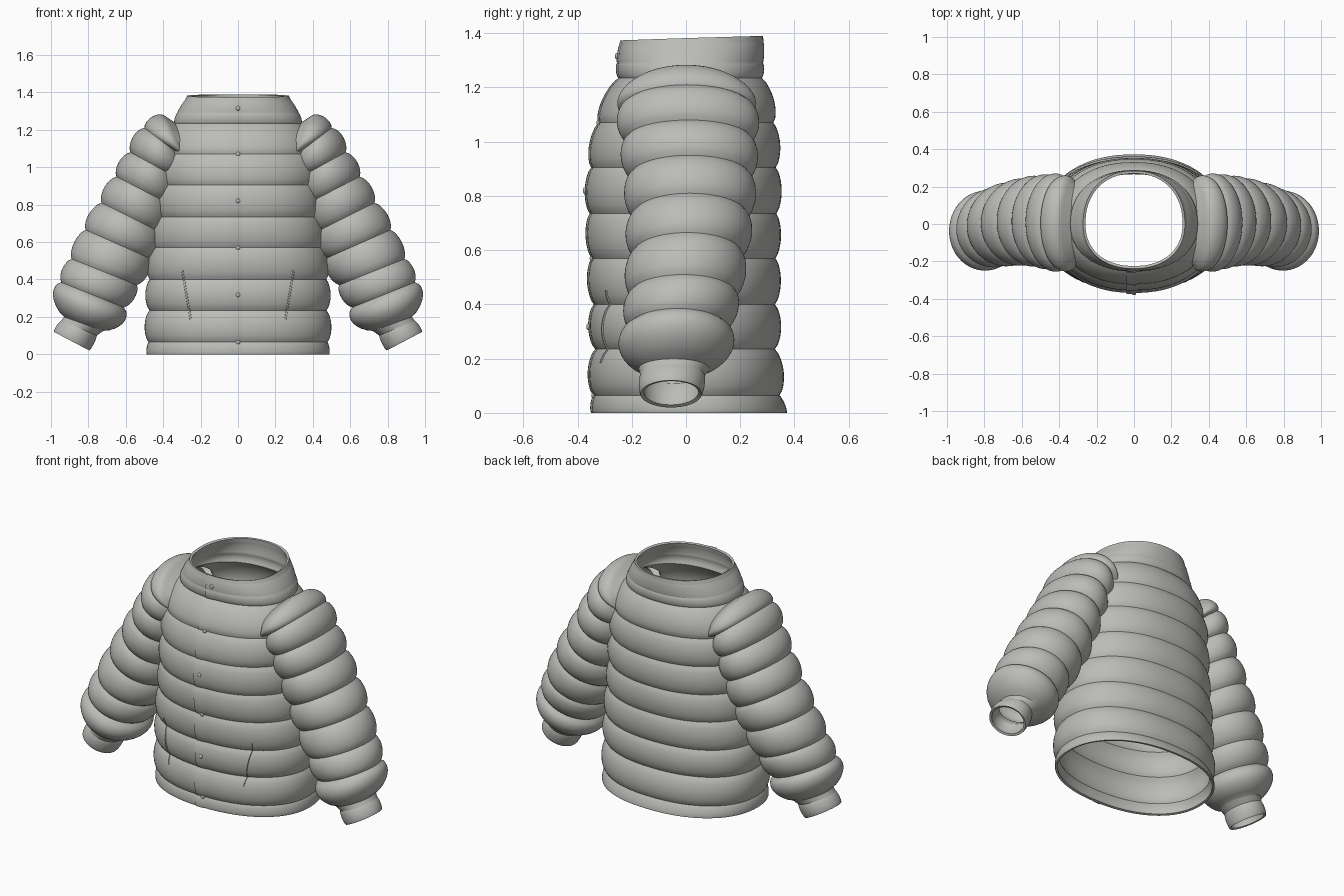
import bpy, bmesh, math
from mathutils import Vector

cube = bpy.data.objects.get("Cube")
if cube:
    bpy.data.objects.remove(cube)

fabric = bpy.data.materials.new("grey_fabric")
fabric.use_nodes = True
GREY = (0.5, 0.5, 0.48, 1)
fabric.diffuse_color = GREY
fabric.node_tree.nodes["Principled BSDF"].inputs["Base Color"].default_value = GREY

STEPS = 10      # rings per quilted puff
SIDES = 80
POWER = 2.2     # squareness of the torso outline

# Torso seams: height, half width, front depth, back depth, puff above the seam
TORSO = [
    (0.00, 0.488, 0.345, 0.372, 0.006),
    (0.065, 0.478, 0.337, 0.345, 0.024),
    (0.235, 0.473, 0.330, 0.328, 0.023),
    (0.40, 0.472, 0.335, 0.328, 0.021),
    (0.57, 0.457, 0.343, 0.330, 0.019),
    (0.735, 0.440, 0.350, 0.333, 0.021),
    (0.905, 0.430, 0.345, 0.331, 0.021),
    (1.07, 0.415, 0.318, 0.322, 0.024),
    (1.235, 0.340, 0.245, 0.280, 0.006),
    (1.29, 0.325, 0.250, 0.284, 0.003),
    (1.36, 0.283, 0.243, 0.286, 0.0),
    (1.382, 0.272, 0.238, 0.284, 0.0),
]

# Sleeve seams: outer x, z, inner x, z, centre y, half depth, puff after the seam
SLEEVE = [
    (0.28, 1.20, 0.20, 1.00, 0.0, 0.17, 0.0),
    (0.40, 1.28, 0.26, 1.03, 0.0, 0.225, 0.026),
    (0.50, 1.21, 0.29, 1.05, 0.005, 0.235, 0.03),
    (0.575, 1.08, 0.32, 0.94, 0.01, 0.23, 0.028),
    (0.65, 0.95, 0.36, 0.80, 0.015, 0.22, 0.028),
    (0.73, 0.81, 0.41, 0.65, 0.015, 0.21, 0.028),
    (0.815, 0.665, 0.465, 0.51, 0.005, 0.20, 0.026),
    (0.89, 0.51, 0.54, 0.37, -0.01, 0.195, 0.024),
    (0.945, 0.385, 0.61, 0.25, -0.03, 0.18, 0.055),
    (0.93, 0.20, 0.72, 0.125, -0.045, 0.13, 0.0),
    (0.945, 0.18, 0.755, 0.10, -0.05, 0.118, 0.006),
    (0.985, 0.12, 0.795, 0.02, -0.055, 0.113, 0.0),
]


def puffed(table):
    """Yield blended rows with the local puff height as the last value."""
    for low, high in zip(table, table[1:]):
        for i in range(STEPS):
            t = i / STEPS
            row = [a + (b - a) * t for a, b in zip(low, high)]
            row[-1] = low[-1] * math.sin(math.pi * t) ** 0.65
            yield row
    yield list(table[-1][:-1]) + [0.0]


def spow(v, p):
    return math.copysign(abs(v) ** p, v)


def angles():
    return [2 * math.pi * i / SIDES for i in range(SIDES)]


def torso_ring(row):
    z, a, front, back, puff = row
    ring = []
    for t in angles():
        c, s = spow(math.cos(t), 2 / POWER), spow(math.sin(t), 2 / POWER)
        depth = (back if s > 0 else front) + puff
        tilt = 0.008 * s * max(0, (z - 1.29) / 0.09)
        ring.append(Vector(((a + puff) * c, depth * s, z + tilt)))
    return ring


def sleeve_ring(row, side):
    ox, oz, ix, iz, yc, depth, puff = row
    outer, inner = Vector((ox, 0, oz)), Vector((ix, 0, iz))
    axis = (outer - inner).normalized()
    mid, half = (outer + inner) / 2, (outer - inner).length / 2
    ring = []
    for t in angles():
        p = mid + axis * (half + puff) * math.cos(t)
        ring.append(Vector((p.x * side, yc + (depth + puff) * math.sin(t), p.z)))
    return ring


def make(name, bm):
    bmesh.ops.recalc_face_normals(bm, faces=bm.faces)
    mesh = bpy.data.meshes.new(name)
    bm.to_mesh(mesh)
    bm.free()
    obj = bpy.data.objects.new(name, mesh)
    mesh.materials.append(fabric)
    bpy.context.collection.objects.link(obj)
    return obj


def loft(name, rings, closed=True):
    bm = bmesh.new()
    loops = [[bm.verts.new(p) for p in ring] for ring in rings]
    for a, b in zip(loops, loops[1:]):
        n = len(a)
        for i in range(n if closed else n - 1):
            j = (i + 1) % n
            bm.faces.new((a[i], a[j], b[j], b[i]))
    if closed:
        bm.faces.new(loops[0])
        bm.faces.new(loops[-1])
    return make(name, bm)


def activate(obj):
    bpy.ops.object.select_all(action='DESELECT')
    obj.select_set(True)
    bpy.context.view_layer.objects.active = obj


def smooth(obj, degrees=32):
    activate(obj)
    bpy.ops.object.shade_smooth_by_angle(angle=math.radians(degrees))


# Quilted shell: torso and both sleeves fused, then hollowed
jacket = loft("jacket_shell", [torso_ring(r) for r in puffed(TORSO)])
for side in (1, -1):
    sleeve = loft("sleeve", [sleeve_ring(r, side) for r in puffed(SLEEVE)])
    activate(jacket)
    fuse = jacket.modifiers.new("fuse", 'BOOLEAN')
    fuse.operation, fuse.solver, fuse.object = 'UNION', 'EXACT', sleeve
    bpy.ops.object.modifier_apply(modifier=fuse.name)
    bpy.data.objects.remove(sleeve)

# Open the neck, hem and cuffs by removing the large end caps
bm = bmesh.new()
bm.from_mesh(jacket.data)
caps = [f for f in bm.faces if len(f.verts) > SIDES // 2]
bmesh.ops.delete(bm, geom=caps, context='FACES')
bm.to_mesh(jacket.data)
bm.free()
wall = jacket.modifiers.new("wall", 'SOLIDIFY')
wall.thickness, wall.offset = 0.014, -1
activate(jacket)
bpy.ops.object.modifier_apply(modifier=wall.name)
smooth(jacket)


ROWS = list(puffed(TORSO))


def front_point(x, row, lift):
    z, a, front, _, puff = row
    bulge = (1 - min(1, abs(x) / (a + puff)) ** POWER) ** (1 / POWER)
    tilt = -0.008 * max(0, (z - 1.29) / 0.09)
    return Vector((x, -(front + puff) * bulge - lift, z + tilt))


# Overlapping front placket, proud on its free edge
strip = ((-0.04, -0.004), (-0.04, 0.006), (0.0, 0.004), (0.04, -0.003))
placket = loft("front_placket",
               [[front_point(x, r, d) for x, d in strip] for r in ROWS], closed=False)
smooth(placket)

# Slanted pocket welts
for side, label in ((1, "left"), (-1, "right")):
    rings = []
    for r in ROWS:
        if 0.17 <= r[0] <= 0.46:
            x = 0.25 + 0.05 * (r[0] - 0.17) / 0.29
            rings.append([front_point(side * (x + w), r, d) for w, d in
                          ((-0.006, -0.003), (-0.004, 0.004), (0.004, 0.004), (0.006, -0.003))])
    smooth(loft(label + "_pocket_welt", rings, closed=False))

# Snap buttons down the placket
for i, height in enumerate((0.07, 0.32, 0.57, 0.82, 1.07, 1.32)):
    row = min(ROWS, key=lambda r: abs(r[0] - height))
    bm = bmesh.new()
    bmesh.ops.create_uvsphere(bm, u_segments=16, v_segments=8, radius=0.012)
    bmesh.ops.scale(bm, vec=(1, 0.6, 1), verts=bm.verts)
    bmesh.ops.translate(bm, vec=front_point(0, row, 0.005), verts=bm.verts)
    smooth(make("snap_button_%d" % (i + 1), bm), 60)
